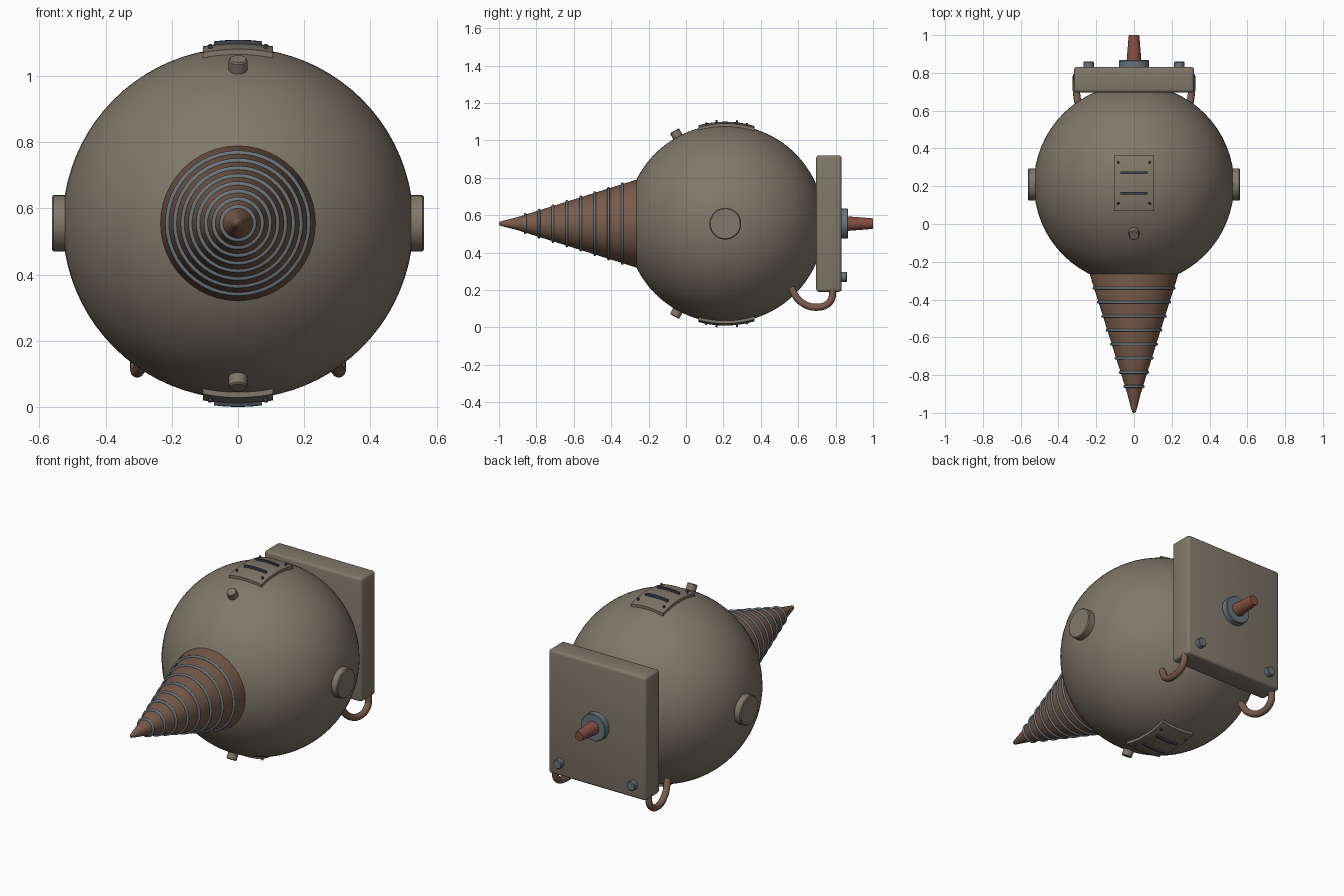
import bpy, bmesh, math
from mathutils import Vector

if "Cube" in bpy.data.objects:
    bpy.data.objects.remove(bpy.data.objects["Cube"])

C = Vector((0, 0.21, 0.555))   # centre of the round hull
R = 0.53


def material(name, rgb):
    m = bpy.data.materials.new(name)
    m.diffuse_color = (*rgb, 1)
    m.use_nodes = True
    m.node_tree.nodes["Principled BSDF"].inputs["Base Color"].default_value = m.diffuse_color
    return m


HULL = material("olive_grey", (0.215, 0.187, 0.145))
COPPER = material("rusty_brown", (0.19, 0.105, 0.07))
STEEL = material("blue_steel", (0.14, 0.18, 0.205))
RED = material("dull_red", (0.24, 0.075, 0.055))
DARK = material("dark_slot", (0.05, 0.06, 0.08))


def finish(name, bm, mat):
    bmesh.ops.recalc_face_normals(bm, faces=bm.faces)
    me = bpy.data.meshes.new(name)
    bm.to_mesh(me)
    bm.free()
    ob = bpy.data.objects.new(name, me)
    bpy.context.collection.objects.link(ob)
    me.materials.append(mat)
    bpy.context.view_layer.objects.active = ob
    ob.select_set(True)
    bpy.ops.object.shade_smooth_by_angle(angle=math.radians(35))
    ob.select_set(False)
    return ob


def lathe(name, profile, origin, axis, mat, n=32):
    """Revolve (distance along axis, radius) points around an axis."""
    bm = bmesh.new()
    rot = Vector(axis).normalized().to_track_quat('Z', 'Y')
    rings = []
    for d, r in profile:
        rings.append([bm.verts.new(Vector(origin) + rot @ Vector(
            (r * math.cos(2 * math.pi * i / n), r * math.sin(2 * math.pi * i / n), d)))
            for i in range(n)])
    for a, b in zip(rings, rings[1:]):
        for i in range(n):
            j = (i + 1) % n
            bm.faces.new((a[i], a[j], b[j], b[i]))
    bm.faces.new(rings[0])
    bm.faces.new(rings[-1])
    return finish(name, bm, mat)


def disc(name, origin, axis, d0, d1, r, mat, bevel=0.004, n=32):
    return lathe(name, [(d0, r), (d1 - bevel, r), (d1, r - bevel)], origin, axis, mat, n)


def patch(name, hx, y0, y1, r_out, thick, side, mat, nx=12, ny=12):
    """Curved plate lying on the hull; y is measured from the hull centre."""
    bm = bmesh.new()
    layers = []
    for r in (r_out, r_out - thick):
        grid = []
        for j in range(ny + 1):
            y = y0 + (y1 - y0) * j / ny
            row = []
            for i in range(nx + 1):
                x = hx * (2 * i / nx - 1)
                row.append(bm.verts.new(
                    C + Vector((x, y, side * math.sqrt(r * r - x * x - y * y)))))
            grid.append(row)
        layers.append(grid)
        for j in range(ny):
            for i in range(nx):
                bm.faces.new((grid[j][i], grid[j][i + 1], grid[j + 1][i + 1], grid[j + 1][i]))
    rims = [g[0] + [row[-1] for row in g[1:]] + g[-1][-2::-1] +
            [row[0] for row in g[-2:0:-1]] for g in layers]
    a, b = rims
    for i in range(len(a)):
        j = (i + 1) % len(a)
        bm.faces.new((a[i], a[j], b[j], b[i]))
    return finish(name, bm, mat)


# Round hull
bm = bmesh.new()
bmesh.ops.create_uvsphere(bm, u_segments=64, v_segments=40, radius=R)
bmesh.ops.translate(bm, verts=bm.verts, vec=C)
finish("hull", bm, HULL)

# Drill cone with raised rings
axis_point = (0, 0, C.z)
lathe("drill_cone", [(0.20, 0.22), (0.268, 0.234), (0.90, 0.035), (0.975, 0.016),
                     (0.995, 0.010), (1.0, 0.004)], axis_point, (0, -1, 0), COPPER, 48)
for k in range(8):
    d = 0.34 + k * 0.0743
    r = 0.234 - (d - 0.268) * 0.315
    ring = [(d + 0.007 * math.cos(t), r + 0.002 + 0.007 * math.sin(t))
            for t in [math.pi * (1 - i / 6) for i in range(7)]]
    lathe(f"drill_ring_{k}", ring, axis_point, (0, -1, 0), STEEL, 48)

# Rear box with bevelled edges
bm = bmesh.new()
bmesh.ops.create_cube(bm, size=1)
bmesh.ops.scale(bm, verts=bm.verts, vec=(0.636, 0.136, 0.73))
bmesh.ops.translate(bm, verts=bm.verts, vec=(0, 0.764, 0.555))
bmesh.ops.bevel(bm, geom=bm.edges[:], offset=0.016, segments=3, profile=0.5, affect='EDGES')
finish("rear_box", bm, HULL)

# Rear hub and tapered nozzle
disc("rear_hub", axis_point, (0, 1, 0), 0.81, 0.867, 0.08, STEEL)
lathe("rear_nozzle", [(0.85, 0.040), (0.99, 0.029), (1.0, 0.027)], axis_point, (0, 1, 0), RED)

for s in (-1, 1):
    tag = "right" if s > 0 else "left"
    # Side caps
    disc(f"side_cap_{tag}", C, (s, 0, 0), 0.48, 0.562, 0.085, HULL, 0.005, 40)
    # Rear bolts
    disc(f"rear_bolt_{tag}", (s * 0.24, 0, 0.27), (0, 1, 0), 0.81, 0.86, 0.027, STEEL)
    # Hanging hoses
    cu = bpy.data.curves.new(f"hose_{tag}", 'CURVE')
    cu.dimensions = '3D'
    cu.bevel_depth = 0.019
    cu.bevel_resolution = 4
    cu.use_fill_caps = True
    sp = cu.splines.new('BEZIER')
    path = [(0.275, 0.562, 0.21), (0.29, 0.61, 0.14), (0.305, 0.70, 0.108),
            (0.307, 0.77, 0.138), (0.302, 0.786, 0.21)]
    sp.bezier_points.add(len(path) - 1)
    for p, (x, y, z) in zip(sp.bezier_points, path):
        p.co = (s * x, y, z)
        p.handle_left_type = p.handle_right_type = 'AUTO'
    cu.materials.append(COPPER)
    bpy.context.collection.objects.link(bpy.data.objects.new(f"hose_{tag}", cu))

    # Top and bottom details
    tag = "top" if s > 0 else "bottom"
    disc(f"knob_{tag}", C, (0, -0.48, s * 0.877), 0.51, 0.566, 0.028, HULL)
    patch(f"hatch_{tag}", 0.105, -0.142, 0.155, 0.545, 0.025, s, HULL)
    for k, y in enumerate((-0.047, 0.062)):
        patch(f"hatch_slot_{tag}_{k}", 0.072, y - 0.006, y + 0.006, 0.556, 0.02, s, DARK, 12, 1)
    for k, (x, y) in enumerate([(a, b) for a in (-0.083, 0.083) for b in (-0.1, 0.115)]):
        disc(f"hatch_rivet_{tag}_{k}", C, (x, y, s * math.sqrt(0.545 ** 2 - x * x - y * y)),
             0.53, 0.557, 0.006, DARK, 0.002, 12)
